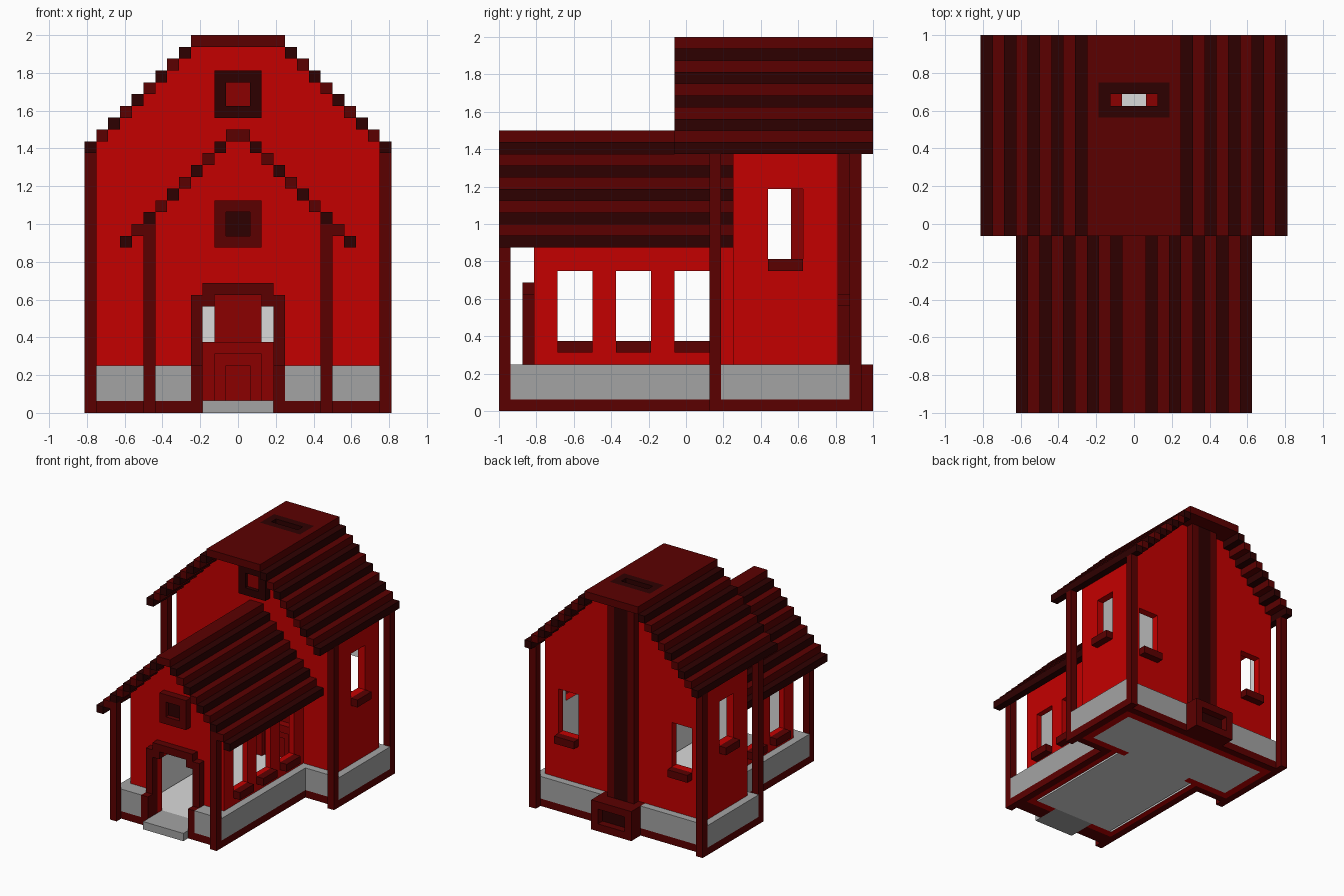
import bpy, bmesh
from mathutils import Matrix, Vector

cube = bpy.data.objects.get("Cube")
if cube:
    bpy.data.objects.remove(cube, do_unlink=True)

U = 1 / 16  # one block


def material(name, r, g, b):
    m = bpy.data.materials.new(name)
    m.use_nodes = True
    m.diffuse_color = (r, g, b, 1)
    m.node_tree.nodes["Principled BSDF"].inputs["Base Color"].default_value = (r, g, b, 1)
    return m


WALL = material("barn red", 0.55, 0, 0)
BRICK = material("brick red", 0.26, 0, 0)
TRIM = material("dark red", 0.105, 0, 0)
DARK = material("darkest red", 0.027, 0, 0)
STONE = material("stone grey", 0.37, 0.37, 0.37)
PLASTER = material("light grey", 0.7, 0.7, 0.7)


def finish(name, bm, mats, index=0):
    bmesh.ops.recalc_face_normals(bm, faces=bm.faces)
    bmesh.ops.scale(bm, vec=(U, U, U), verts=bm.verts)
    me = bpy.data.meshes.new(name)
    bm.to_mesh(me)
    bm.free()
    for m in mats:
        me.materials.append(m)
    for p in me.polygons:
        p.material_index = index
    ob = bpy.data.objects.new(name, me)
    bpy.context.collection.objects.link(ob)
    return ob


def add_box(bm, x0, x1, y0, y1, z0, z1):
    centre = Vector((x0 + x1, y0 + y1, z0 + z1)) / 2
    size = Matrix.Diagonal((x1 - x0, y1 - y0, z1 - z0, 1))
    bmesh.ops.create_cube(bm, size=1, matrix=Matrix.Translation(centre) @ size)


def part(name, mat, *boxes):
    """Blocks mirrored across x; a block starting at x = 0 spans the centre."""
    bm = bmesh.new()
    for x0, x1, *rest in boxes:
        if x0 == 0:
            add_box(bm, -x1, x1, *rest)
        else:
            add_box(bm, x0, x1, *rest)
            add_box(bm, -x1, -x0, *rest)
    return finish(name, bm, [mat])


def gable(name, half, steps, top, base, y0, y1, index=0):
    """Solid with a stepped gable outline, extruded along y."""
    side = [(half + steps, base)]
    for k in range(steps, 0, -1):
        side += [(half + k, top - k), (half + k - 1, top - k)]
    side.append((half, top))
    outline = side + [(-x, z) for x, z in reversed(side)]
    bm = bmesh.new()
    face = bm.faces.new([bm.verts.new((x, y0, z)) for x, z in outline])
    new = bmesh.ops.extrude_face_region(bm, geom=[face], use_keep_orig=True)["geom"]
    bmesh.ops.translate(bm, vec=(0, y1 - y0, 0), verts=[v for v in new if isinstance(v, bmesh.types.BMVert)])
    return finish(name, bm, [WALL, PLASTER], index)


def cut(ob, *cutters):
    for c in cutters:
        mod = ob.modifiers.new("cut", "BOOLEAN")
        mod.operation = "DIFFERENCE"
        mod.solver = "EXACT"
        mod.object = c
        bpy.context.view_layer.objects.active = ob
        bpy.ops.object.modifier_apply(modifier=mod.name)
        bpy.data.objects.remove(c, do_unlink=True)


def ring_xz(o, i, y0, y1, z0, z1):
    """Upright surround: outer half width o, inner i, one block tall rails."""
    return [(i, o, y0, y1, z0, z1), (0, i, y0, y1, z0, z0 + 1), (0, i, y0, y1, z1 - 1, z1)]


def ring_xy(o, i, z0, z1):
    """Flue block around the chimney shaft."""
    return [(i, o, 9, 12, z0, z1), (0, i, 9, 10, z0, z1), (0, i, 11, 12, z0, z1)]


def stepped_roof(name, half, top, y0, y1):
    for label, mat, first in (("dark_steps", DARK, 0), ("red_steps", TRIM, 1)):
        part(f"{name}_{label}", mat, *[(half + k, half + k + 1, y0, y1, top - 2 - k, top - 1 - k)
                                       for k in range(first, 9, 2)])


# Walls of the tall rear house
main = gable("main_walls", 4, 8, 31, 0, 4, 13)
cut(main,
    gable("hollow", 3, 8, 30, -1, 5, 12, 1),
    part("side_windows", WALL, (0, 14, 7, 10, 13, 19)),
    part("back_windows", WALL, (7, 10, 11, 14, 10, 16)),
    part("passage", WALL, (0, 5, 3, 6, -1, 14)),
    part("flue_hole", WALL, (0, 2, 10, 11, 28, 33)))

# Walls of the low front house
SMALL_WINDOWS = [(-11, -8), (-6, -3), (-1, 2)]
porch = gable("front_walls", 1, 6, 23, 0, -13, 4)
cut(porch,
    gable("hollow", 0.25, 6, 22, -1, -12, 5, 1),
    part("door_opening", WALL, (0, 3, -14, -11, -1, 9)),
    part("door_arch", WALL, (0, 2, -14, -11, 8, 10)),
    part("windows", WALL, *[(0, 9, a, b, 6, 12) for a, b in SMALL_WINDOWS]))

# Roofs
stepped_roof("main_roof", 4, 32, -1, 16)
part("main_ridge", TRIM, (3, 4, -1, 16, 31, 32), (0, 3, -1, 9, 31, 32), (0, 3, 12, 16, 31, 32))
part("flue_rim", DARK, *ring_xy(3, 2, 31, 32))
stepped_roof("front_roof", 1, 24, -16, 4)
part("front_ridge", TRIM, (0, 1, -16, 4, 23, 24))

# Base course, foundation and floor
FOOTPRINT = [(12, 13, 3, 14), (7, 12, 3, 4), (3, 12, 13, 14), (7, 8, -15, 3), (4, 7, -15, -13)]
part("base_course", TRIM, *[(*f, 0, 1) for f in FOOTPRINT])
part("foundation", STONE, *[(*f, 1, 4) for f in FOOTPRINT])
part("floor", PLASTER, (0, 11, 5, 12, 0, 1.05), (0, 6, -12, 4, 0, 1.05), (0, 5, 4, 5, 0, 1.05))
part("doorstep", STONE, (0, 3, -16, -12, 0, 1.05))

# Corner posts
part("main_posts", TRIM, (12, 13, 2, 3, 0, 22), (12, 13, 14, 15, 0, 22))
part("front_posts", TRIM, (7, 8, -16, -15, 0, 16))

# Door surround, window surrounds and sills
part("door_frame", TRIM, (3, 4, -15, -13, 0, 4), (3, 4, -14, -13, 4, 10),
     (2, 3, -14, -13, 9, 10), (0, 3, -14, -13, 10, 11))
part("attic_window_frame", DARK, *ring_xz(2, 1, 3, 4, 25, 29))
part("attic_window_panel", BRICK, (0, 1, 3.5, 4, 26, 28))
part("front_gable_frame", TRIM, *ring_xz(2, 1, -14, -13, 14, 18))
part("front_gable_panel", DARK, (0, 1, -13.4, -12.9, 15, 17))
part("front_sills", TRIM, *[(7, 8, a, b, 5, 6) for a, b in SMALL_WINDOWS])
part("main_sills", TRIM, (12, 13, 7, 10, 12, 13), (7, 10, 13, 14, 9, 10))

# Chimney breast on the back wall
part("chimney_edges", TRIM, (1, 2, 13, 14, 4, 31))
part("chimney_middle", DARK, (0, 1, 13, 14, 4, 31))
part("chimney_box", TRIM, *ring_xz(3, 2, 13, 16, 0, 4))
part("chimney_box_panel", DARK, (0, 2, 13, 15, 1, 3))

# Fireplace with a stepped hearth, and flue inside
part("fireplace", BRICK, *ring_xy(3, 1, 1, 6))
part("hearth_steps", BRICK, (2, 3, 8, 9, 1, 6), (0, 2, 8, 9, 5, 6),
     (1, 2, 8.5, 9, 1, 5), (0, 1, 8.5, 9, 4, 5))
part("flue", BRICK, *ring_xy(2, 1, 6, 30))
